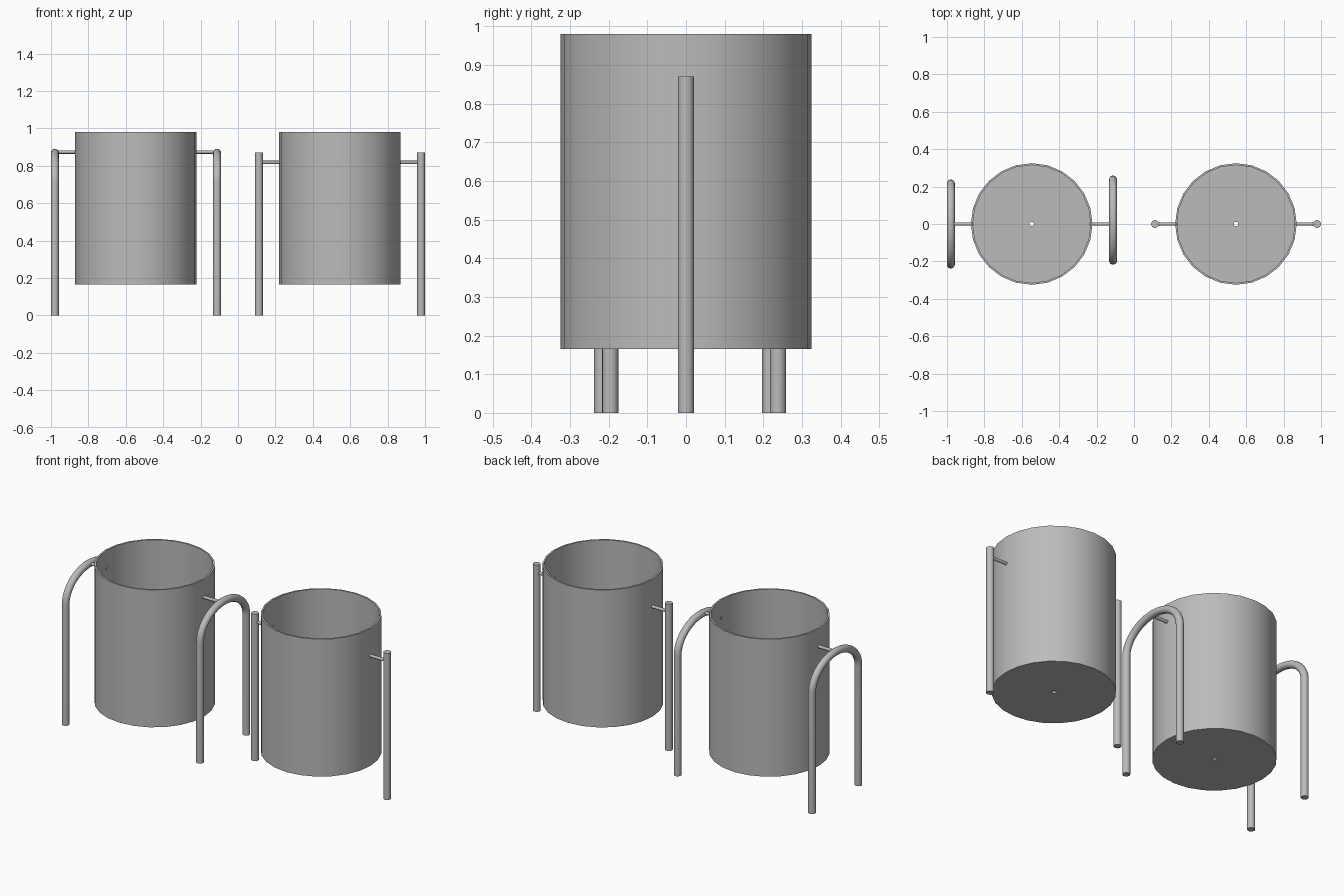
import bpy, bmesh, math
from mathutils import Vector, Matrix

cube = bpy.data.objects.get("Cube")
if cube:
    bpy.data.objects.remove(cube, do_unlink=True)

steel = bpy.data.materials.new("grey_steel")
steel.use_nodes = True
GREY = (0.5, 0.5, 0.5, 1)
steel.diffuse_color = GREY
steel.node_tree.nodes["Principled BSDF"].inputs["Base Color"].default_value = GREY

TUBE, PIN = 0.021, 0.009
BIN_R, BIN_BOTTOM, BIN_TOP, WALL, DRAIN = 0.325, 0.165, 0.98, 0.01, 0.012


def finish(name, bm):
    """Turn a bmesh into a smooth shaded steel object."""
    bmesh.ops.recalc_face_normals(bm, faces=bm.faces)
    mesh = bpy.data.meshes.new(name)
    bm.to_mesh(mesh)
    bm.free()
    mesh.materials.append(steel)
    obj = bpy.data.objects.new(name, mesh)
    bpy.context.collection.objects.link(obj)
    bpy.ops.object.select_all(action="DESELECT")
    obj.select_set(True)
    bpy.context.view_layer.objects.active = obj
    bpy.ops.object.shade_smooth_by_angle(angle=math.radians(35))


def tube(name, path, radius, side, sides=16):
    """Sweep a circle along a planar path; side is the plane normal."""
    bm = bmesh.new()
    pts, side = [Vector(p) for p in path], Vector(side)
    rings = []
    for i, p in enumerate(pts):
        ahead = pts[min(i + 1, len(pts) - 1)] - p
        behind = p - pts[max(i - 1, 0)]
        across = side.cross((ahead.normalized() + behind.normalized()).normalized())
        rings.append([bm.verts.new(p + radius * (side * math.cos(a) + across * math.sin(a)))
                      for a in (math.tau * k / sides for k in range(sides))])
    for a, b in zip(rings, rings[1:]):
        for k in range(sides):
            n = (k + 1) % sides
            bm.faces.new((a[k], a[n], b[n], b[k]))
    bm.faces.new(rings[0])
    bm.faces.new(rings[-1])
    finish(name, bm)


def bin_shell(name, x):
    """Open drum with a thin wall, a floor and a drain hole."""
    bm = bmesh.new()
    profile = [(DRAIN, BIN_BOTTOM), (BIN_R, BIN_BOTTOM), (BIN_R, BIN_TOP),
               (BIN_R - WALL, BIN_TOP), (BIN_R - WALL, BIN_BOTTOM + WALL),
               (DRAIN, BIN_BOTTOM + WALL)]
    verts = [bm.verts.new((r, 0, z)) for r, z in profile]
    edges = [bm.edges.new((verts[i - 1], verts[i])) for i in range(len(verts))]
    bmesh.ops.spin(bm, geom=verts + edges, cent=(0, 0, 0), axis=(0, 0, 1),
                   angle=math.tau, steps=24, use_duplicate=False)
    bmesh.ops.remove_doubles(bm, verts=bm.verts, dist=0.0005)
    bm.transform(Matrix.Translation((x, 0, 0)))
    finish(name, bm)


def hoop(name, x, y):
    """Two straight legs joined by an elliptical arch."""
    half, spring, rise = 0.217, 0.71, 0.16
    arch = [(x, y - half * math.cos(a), spring + rise * math.sin(a))
            for a in (math.pi * k / 24 for k in range(25))]
    tube(name, [(x, y - half, 0)] + arch + [(x, y + half, 0)], TUBE, (1, 0, 0))


def pins(prefix, centre, supports, z):
    """Pivot pins running from each support through the drum wall."""
    for label, x in zip(("right", "left"), supports):
        inner = centre + math.copysign(BIN_R - 0.015, x - centre)
        tube(prefix + "_pin_" + label, [(x, 0, z), (inner, 0, z)], PIN, (0, 1, 0), 12)


# Bin hung between two arched hoops
bin_shell("hoop_bin", -0.547)
hoop("hoop_right", -0.979, 0)
hoop("hoop_left", -0.112, 0.021)
pins("hoop_bin", -0.547, (-0.979, -0.112), 0.873)

# Bin hung between two straight posts
bin_shell("post_bin", 0.545)
for label, x in (("right", 0.112), ("left", 0.979)):
    tube("post_" + label, [(x, 0, 0), (x, 0, 0.87)], TUBE, (1, 0, 0))
pins("post_bin", 0.545, (0.112, 0.979), 0.818)
